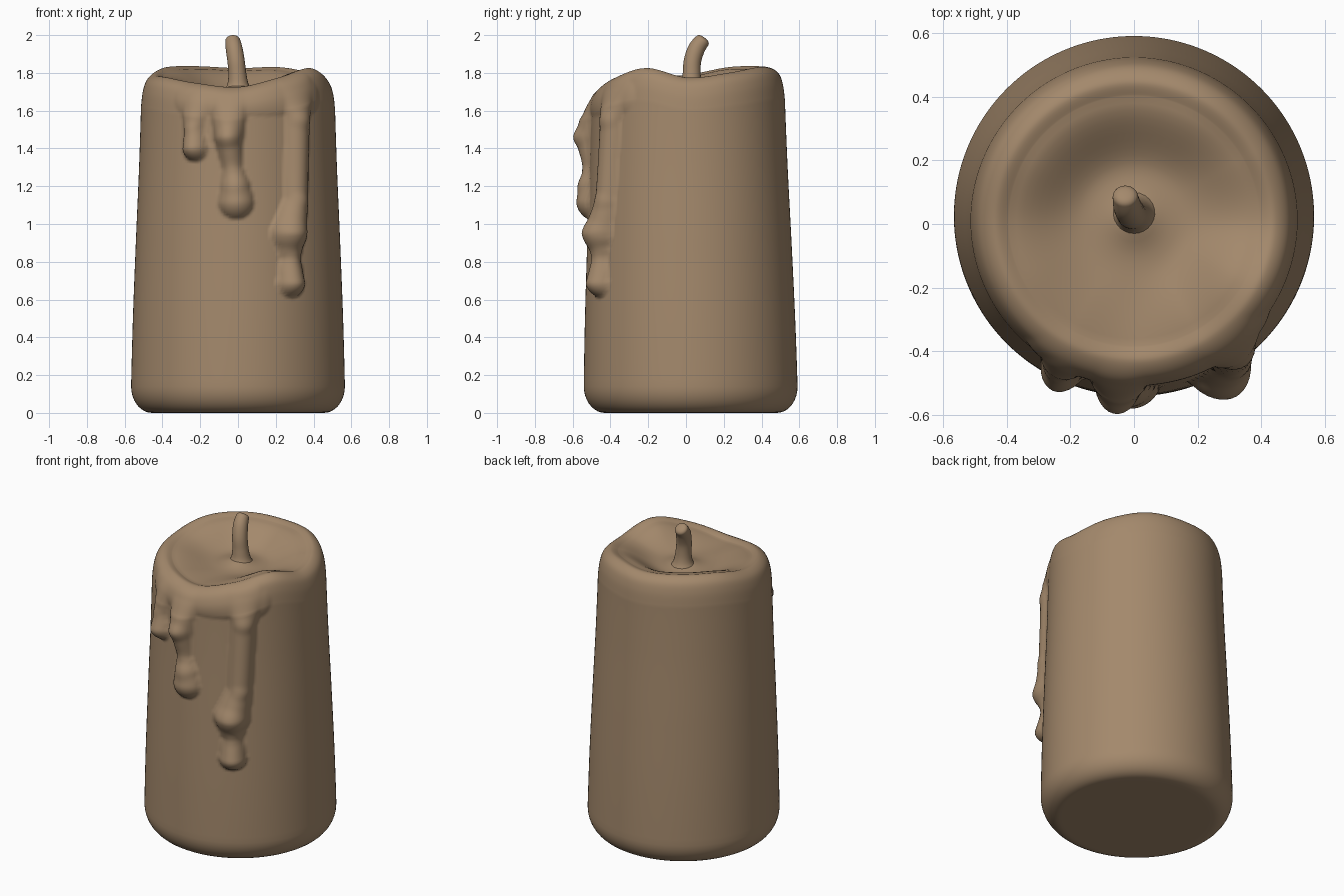
import bpy, math

if "Cube" in bpy.data.objects:
    bpy.data.objects.remove(bpy.data.objects["Cube"])

wax = bpy.data.materials.new("brown wax")
wax.diffuse_color = (0.37, 0.25, 0.15, 1)
wax.use_nodes = True
wax.node_tree.nodes["Principled BSDF"].inputs["Base Color"].default_value = wax.diffuse_color


def catmull(keys, t, closed=False):
    """Smooth interpolation of a list of tuples, t in key index units."""
    n = len(keys)
    i = int(math.floor(t))
    if not closed:
        i = min(i, n - 2)
    f = t - i
    idx = (lambda k: k % n) if closed else (lambda k: max(0, min(n - 1, k)))
    a, b, c, d = (keys[idx(i + k)] for k in (-1, 0, 1, 2))
    return [0.5 * (2 * q + (r - p) * f + (2 * p - 5 * q + 4 * r - s) * f * f
                   + (3 * q - p - 3 * r + s) * f ** 3) for p, q, r, s in zip(a, b, c, d)]


def loft(name, rings):
    """Closed smooth surface through equal-length rings."""
    n = len(rings[0])
    verts = [p for ring in rings for p in ring]
    faces = [(k * n + i, k * n + (i + 1) % n, (k + 1) * n + (i + 1) % n, (k + 1) * n + i)
             for k in range(len(rings) - 1) for i in range(n)]
    faces.append(tuple(reversed(range(n))))
    faces.append(tuple(range((len(rings) - 1) * n, len(rings) * n)))
    me = bpy.data.meshes.new(name)
    me.from_pydata(verts, [], faces)
    me.update()
    me.materials.append(wax)
    for p in me.polygons:
        p.use_smooth = True
    ob = bpy.data.objects.new(name, me)
    bpy.context.collection.objects.link(ob)
    return ob


# Wax drips on the front: (x, z, half width, thickness) along each run
DRIPS = [
    [(-0.24, 1.64, 0.085, 0.03), (-0.24, 1.50, 0.06, 0.045), (-0.23, 1.405, 0.075, 0.075)],
    [(-0.05, 1.66, 0.11, 0.035), (-0.05, 1.46, 0.08, 0.085), (-0.03, 1.30, 0.055, 0.035),
     (-0.015, 1.20, 0.08, 0.055), (-0.01, 1.12, 0.095, 0.065)],
    [(0.33, 1.72, 0.13, 0.03), (0.325, 1.55, 0.08, 0.055), (0.305, 1.12, 0.075, 0.06),
     (0.265, 0.95, 0.105, 0.095), (0.27, 0.82, 0.06, 0.045), (0.27, 0.69, 0.08, 0.08)],
    [(-0.28, 1.67, 0.09, 0.018), (0.0, 1.66, 0.09, 0.018), (0.38, 1.68, 0.10, 0.018)],
]
SEGS = []
for run in DRIPS:
    pts = [(0.53 * math.asin(x / 0.53), z, w, h) for x, z, w, h in run]
    SEGS += list(zip(pts, pts[1:]))


def drip(ang, z):
    s = 0.53 * ((ang + math.pi / 2 + math.pi) % (2 * math.pi) - math.pi)
    if abs(s) > 0.65 or z < 0.5:
        return 0.0
    total = 0.0
    for (ax, az, aw, ah), (bx, bz, bw, bh) in SEGS:
        dx, dz = bx - ax, bz - az
        t = max(0, min(1, ((s - ax) * dx + (z - az) * dz) / (dx * dx + dz * dz)))
        q = math.hypot(s - ax - t * dx, z - az - t * dz) / (aw + (bw - aw) * t)
        if q < 1:
            total += ((ah + (bh - ah) * t) * (1 - q * q) ** 0.85) ** 6
    return total ** (1 / 6)


# Rim height every 30 degrees from +x, counter-clockwise
RIM = [(h,) for h in (1.775, 1.80, 1.83, 1.825, 1.835, 1.83, 1.79, 1.775, 1.745, 1.725, 1.775, 1.825)]
# Rounded lip: fraction of radius, height below rim
LIP = [(1, -0.17), (0.985, -0.09), (0.945, -0.03), (0.86, 0), (0.77, -0.012)]
N = 240


def radius(z):
    return catmull([(0.568,), (0.558,), (0.541,), (0.522,), (0.51,)], min(z / 0.45, 4))[0]


def point(ang, r, z):
    return (r * math.cos(ang), r * math.sin(ang) + 0.026 - 0.009 * z, z)


# Candle body: rounded foot, tapering wall with drips, lip, melted pool
angles = [2 * math.pi * i / N for i in range(N)]
rims = [catmull(RIM, i * 12 / N, True)[0] for i in range(N)]
rings = [[point(a, r, 0) for a in angles] for r in (0.02, 0.25, 0.43)]
for k in range(10):
    u = math.pi / 2 * k / 9
    z = 0.14 * (1 - math.cos(u))
    rings.append([point(a, 0.455 + (radius(0.14) - 0.455) * math.sin(u), z) for a in angles])
levels = [k / 10 * 0.25 for k in range(1, 10)] + [0.25 + 0.75 * k / 84 for k in range(84)]
for f in levels:
    ring = []
    for a, h in zip(angles, rims):
        z = 0.14 + (h - 0.17 - 0.14) * f
        ring.append(point(a, radius(z) + drip(a, z), z))
    rings.append(ring)
for k in range(25):
    ring = []
    for a, h in zip(angles, rims):
        fr, dz = catmull(LIP, k / 6)
        z = h + dz
        fade = max(0, 1 - k / 18)
        ring.append(point(a, fr * radius(z) + drip(a, z) * fade, z))
    rings.append(ring)
for k in range(1, 17):
    ring = []
    f = k / 16
    for a, h in zip(angles, rims):
        top = h - 0.012
        r0 = 0.77 * radius(top)
        ease = min(1, f * 1.5)
        ease = ease * ease * (3 - 2 * ease)
        z = top + (1.705 - top) * ease
        r = r0 + (0.02 - r0) * f
        z += 0.035 * math.exp(-(r / 0.075) ** 2)
        ring.append(point(a, r, z))
    rings.append(ring)
loft("candle_body", rings)

# Bent wick with a flared base: x, y, z, radius
WICK = [(0.0, 0.03, 1.69, 0.085), (0.0, 0.03, 1.735, 0.058), (-0.003, 0.03, 1.79, 0.048),
        (-0.01, 0.034, 1.86, 0.046), (-0.02, 0.055, 1.925, 0.045), (-0.027, 0.085, 1.967, 0.04)]
rings = []
M = 24


def wick_ring(c, r, tilt):
    return [(c[0] + r * math.cos(a), c[1] + r * math.sin(a) * math.cos(tilt),
             c[2] - r * math.sin(a) * math.sin(tilt)) for a in
            [2 * math.pi * i / M for i in range(M)]]


for k in range(31):
    t = k / 6
    p, q = catmull(WICK, min(t + 0.05, 5)), catmull(WICK, max(t - 0.05, 0))
    tilt = math.atan2(p[1] - q[1], p[2] - q[2])
    c = catmull(WICK, min(t, 5))
    rings.append(wick_ring(c, c[3], tilt))
for k in range(1, 7):
    u = math.pi / 2 * k / 6.3
    e = 0.022 * math.sin(u)
    rings.append(wick_ring((c[0], c[1] + e * math.sin(tilt), c[2] + e * math.cos(tilt)),
                           c[3] * math.cos(u) ** 0.7, tilt))
# settle the tip exactly at the full height of 2 units
top = max(p[2] for ring in rings for p in ring)
rings = [[(x, y, 1.69 + (z - 1.69) * 0.31 / (top - 1.69)) for x, y, z in ring] for ring in rings]
loft("wick", rings)
